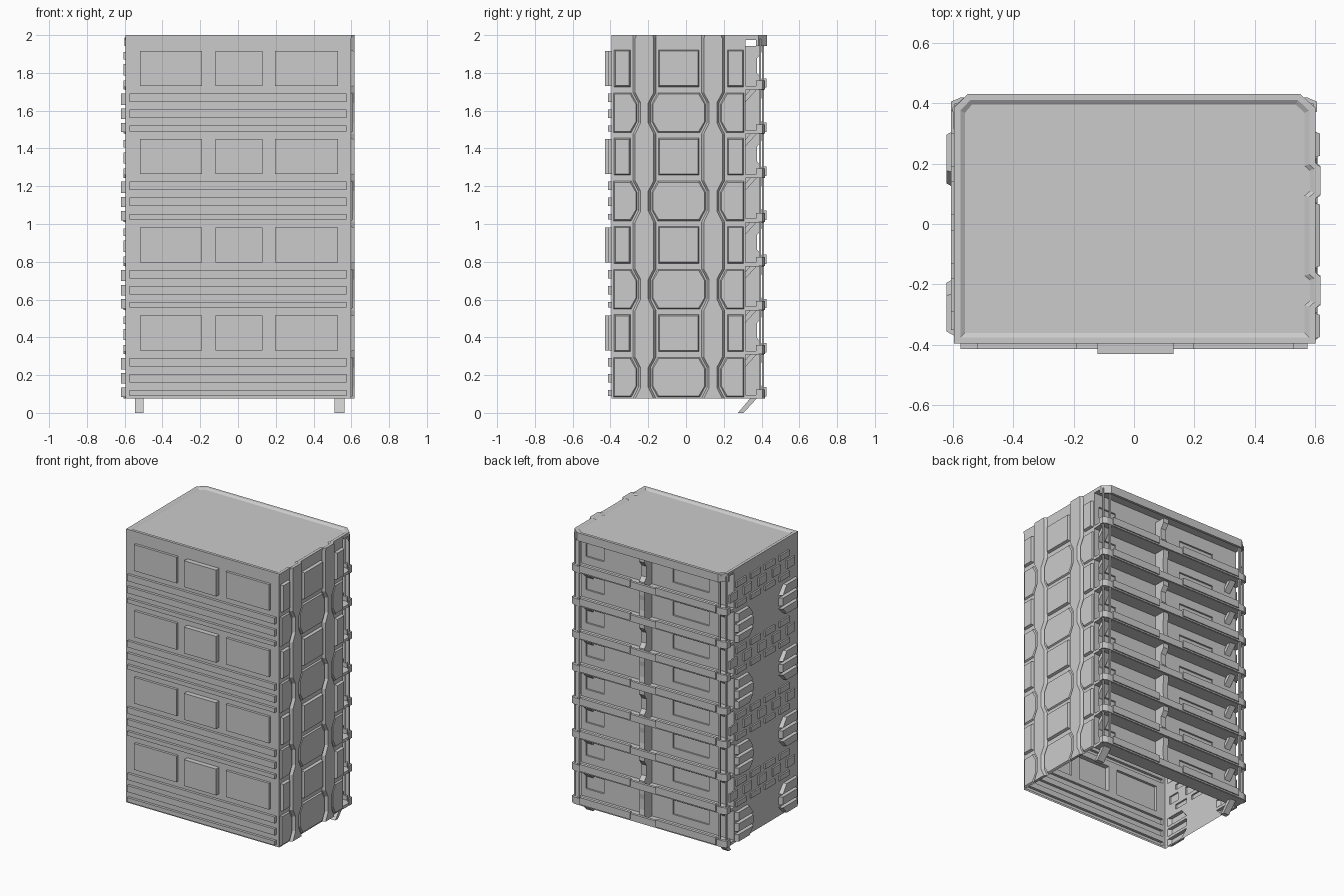
import bpy, bmesh
from mathutils import Vector
from mathutils.geometry import delaunay_2d_cdt

if "Cube" in bpy.data.objects:
    bpy.data.objects.remove(bpy.data.objects["Cube"])

Z0, MOD, TOP = 0.075, 0.4775, 1.988
FLOOR = MOD / 2
MOD = 0.467
FLOOR = MOD / 2
modules = [Z0 + MOD * k for k in range(4)]
floors = [Z0 + FLOOR * k for k in range(8)]


def rect(u0, u1, v0, v1):
    return [(u0, v0), (u1, v0), (u1, v1), (u0, v1)]


def finish(name, bm):
    mesh = bpy.data.meshes.new(name)
    bm.to_mesh(mesh)
    bm.free()
    ob = bpy.data.objects.new(name, mesh)
    bpy.context.collection.objects.link(ob)
    return ob


def relief(name, outer, items, place, flip=False, skirt=0):
    """Flat sheet with raised or sunk shapes (base outline, cap outline, height)."""
    bm = bmesh.new()

    def face(pts):
        vs = [bm.verts.new(place(*p)) for p in pts]
        bm.faces.new(vs[::-1] if flip else vs)

    coords, polys = [], []
    for poly in [outer] + [i[0] for i in items]:
        polys.append(list(range(len(coords), len(coords) + len(poly))))
        coords += [Vector(p) for p in poly]
    vs, _, fs, _, _, ids = delaunay_2d_cdt(coords, [], polys, 1, 1e-5)
    for f, i in zip(fs, ids):
        if list(i) == [0]:
            face([(vs[k].x, vs[k].y, 0) for k in f])
    for base, cap, h in items:
        n = len(base)
        face([(*p, h) for p in cap])
        for i in range(n):
            j = (i + 1) % n
            face([(*base[i], 0), (*base[j], 0), (*cap[j], h), (*cap[i], h)])
    if skirt:
        for a, b in zip(outer, outer[1:] + outer[:1]):
            face([(*a, -skirt), (*b, -skirt), (*b, 0), (*a, 0)])
    bmesh.ops.remove_doubles(bm, verts=bm.verts, dist=1e-4)
    bmesh.ops.dissolve_limit(bm, angle_limit=0.01, verts=bm.verts, edges=bm.edges)
    return finish(name, bm)


def prism(name, pts, lo, hi, axis='z'):
    """Extrude an outline between lo and hi along an axis."""
    put = (lambda a, b, c: (a, b, c)) if axis == 'z' else (lambda a, b, c: (c, a, b))
    bm = bmesh.new()
    low = [bm.verts.new(put(*p, lo)) for p in pts]
    high = [bm.verts.new(put(*p, hi)) for p in pts]
    bm.faces.new(low)
    bm.faces.new(high)
    for i in range(len(pts)):
        j = (i + 1) % len(pts)
        bm.faces.new([low[i], low[j], high[j], high[i]])
    bmesh.ops.recalc_face_normals(bm, faces=bm.faces)
    return finish(name, bm)


def raised(poly, h):
    return (poly, poly, h)


def inset_rect(u0, u1, v0, v1, h, d=0.006):
    return (rect(u0, u1, v0, v1), rect(u0 + d, u1 - d, v0 + d, v1 - d), h)


# front wall: three long strips and three panels in each module
items = []
for m in modules:
    for a, b in ((0.015, 0.045), (0.085, 0.13), (0.17, 0.215)):
        items.append(raised(rect(-0.575, 0.575, m + a, m + b), 0.018))
    for a, b, h in ((-0.52, -0.19, 0.018), (-0.12, 0.13, 0.035), (0.195, 0.53, 0.018)):
        items.append(raised(rect(a, b, m + 0.255, m + 0.44), h))
relief("front_wall", rect(-0.595, 0.598, Z0, TOP), items,
       lambda u, v, h: (u, -0.395 - h, v))


# right wall: two waisted pilasters, panels and hexagons between them
def pilaster(c, grow):
    prof = []
    for m in modules:
        prof += [(m, 0.055), (m + 0.06, 0.026), (m + 0.165, 0.026), (m + 0.22, 0.055)]
    prof.append((TOP, 0.055))
    return ([(c + w + grow, z) for z, w in prof] +
            [(c - w - grow, z) for z, w in reversed(prof)])


items = [(pilaster(c, 0.006), pilaster(c, -0.006), 0.019) for c in (-0.22, 0.143)]
for m in modules:
    for a, b in ((-0.38, -0.295), (-0.145, 0.07), (0.22, 0.305)):
        items.append(inset_rect(a, b, m + 0.25, m + 0.445, 0.018))
    for a, b, l, r in ((-0.385, -0.26, 0, 1), (-0.18, 0.103, 1, 1), (0.183, 0.307, 1, 0)):
        def hexa(d):
            c = 0.03
            return [(a + c * l + d, m + 0.008 + d), (b - c * r - d, m + 0.008 + d),
                    (b - d, m + 0.065), (b - d, m + 0.16), (b - c * r - d, m + 0.218 - d),
                    (a + c * l + d, m + 0.218 - d), (a + d, m + 0.16), (a + d, m + 0.065)]
        items.append((hexa(0), hexa(0.006), 0.01))
relief("right_wall", rect(-0.395, 0.315, Z0, TOP), items,
       lambda u, v, h: (0.598 + h, u, v))

# left wall: tapered bumper ribs and staggered small plates
items = []
for m in modules:
    for a, b, s in ((0.01, 0.06, -1), (0.08, 0.135, 0), (0.155, 0.215, 1)):
        for y0, y1, side in ((0.12, 0.31, -1), (-0.37, -0.18, 1)):
            lo = 0.05 if s < 0 else 0
            hi = 0.05 if s > 0 else 0
            if side > 0:
                base = [(y0, m + a), (y1 - lo, m + a), (y1 - hi, m + b), (y0, m + b)]
            else:
                base = [(y0 + lo, m + a), (y1, m + a), (y1, m + b), (y0 + hi, m + b)]
            mid = (y0 + y1) / 2
            cap = [(mid + (y - mid) * 0.85, z) for y, z in base]
            items.append((base, cap, 0.025))
    for n, (a, b) in enumerate(((0.25, 0.285), (0.31, 0.37), (0.395, 0.435))):
        for i in range(4 + n % 2):
            y = -0.35 + 0.16 * i + (0 if n % 2 else 0.06)
            items.append(raised(rect(y, y + (0.085 if n % 2 else 0.11), m + a, m + b), 0.011))
relief("left_wall", rect(-0.395, 0.315, Z0, TOP), items,
       lambda u, v, h: (-0.595 - h, u, v), flip=True)

# back wall with sunken windows on each floor
items = []
for f in floors:
    for a, b in ((-0.4, -0.12), (0.42, 0.56)):
        items.append(raised(rect(a, b, f + 0.075, f + 0.175), -0.012))
relief("back_wall", rect(-0.595, 0.598, Z0, TOP), items,
       lambda u, v, h: (u, 0.315 + h, v), flip=True)


# roof with a sunken top that steps out over the pilasters
def roof_outline(d):
    r = 0.6 - d
    pts = [(-0.595 + d, -0.395 + d), (r, -0.395 + d)]
    for c in (-0.22, 0.143):
        pts += [(r, c - 0.06 + d * 0.3), (r + 0.017, c - 0.045 + d * 0.3),
                (r + 0.017, c + 0.045 - d * 0.3), (r, c + 0.06 - d * 0.3)]
    return pts + [(r, 0.385 - d * 0.5), (0.55 - d * 0.4, 0.43 - d),
                  (-0.55 + d * 0.4, 0.43 - d), (-0.595 + d, 0.385 - d * 0.5)]


relief("roof", roof_outline(0), [(roof_outline(0.02), roof_outline(0.035), -0.01)],
       lambda u, v, h: (u, v, 2.0 + h), skirt=0.014)
prism("roof_overhang", [(-0.597, 0.315), (0.6, 0.315), (0.6, 0.385), (0.55, 0.43),
                        (-0.55, 0.43), (-0.597, 0.385)], 1.975, 1.987)
prism("roof_fascia", [(-0.6, 0.37), (-0.6, 0.385), (-0.55, 0.43), (0.55, 0.43), (0.6, 0.385),
                      (0.6, 0.37), (0.545, 0.412), (-0.545, 0.412)], 1.943, 1.988)

# balconies: slab, stepped rail, divider fin and two struts on every floor
for k, f in enumerate(floors):
    prism("balcony_slab", [(-0.597, 0.312), (0.6, 0.312), (0.6, 0.385), (0.57, 0.412),
                           (-0.57, 0.412), (-0.597, 0.385)], f, f + 0.02)
    prism("balcony_rail", [(-0.605, 0.37), (-0.605, 0.405), (-0.575, 0.418), (0.575, 0.418),
                           (0.605, 0.405), (0.605, 0.37), (0.57, 0.4), (-0.57, 0.4)],
          f + 0.002, f + 0.05)
    for x0, x1 in ((-0.53, -0.06), (0.14, 0.53)):
        prism("rail_plate", rect(x0, x1, 0.405, 0.426), f + 0.012, f + 0.062)
    dip = 0.395 if k % 2 == 0 else 0.375
    prism("divider_fin", [(0.312, f + 0.02), (0.4, f + 0.02), (0.4, f + 0.06),
                          (dip, f + 0.09), (dip, f + 0.165), (0.4, f + 0.2),
                          (0.4, f + FLOOR), (0.312, f + FLOOR)], 0.045, 0.085, 'x')
    for x0, x1 in ((-0.545, -0.5), (0.51, 0.565)):
        prism("balcony_strut", [(0.275, f - 0.075), (0.305, f - 0.075),
                                (0.375, f + 0.002), (0.34, f + 0.002)], x0, x1, 'x')

# thin corner posts
for x in (-0.588, 0.588):
    for dx, y in ((0, 0.392), (0.04 if x < 0 else -0.04, 0.408)):
        prism("corner_post", rect(x + dx - 0.006, x + dx + 0.006, y - 0.006, y + 0.006),
              Z0, 1.98)
